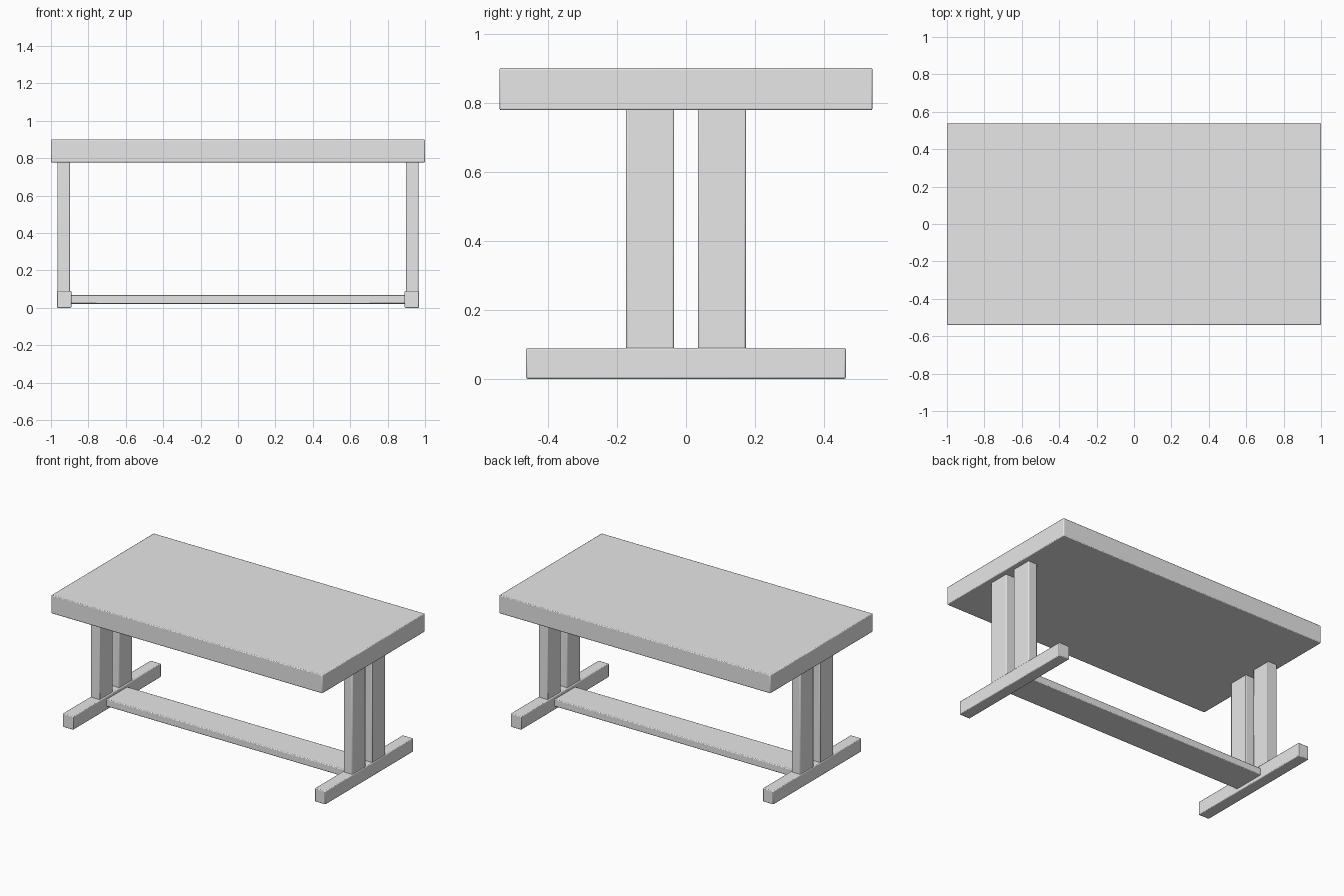
import bpy

cube = bpy.data.objects.get("Cube")
if cube:
    bpy.data.objects.remove(cube, do_unlink=True)

GREY = (0.8, 0.8, 0.8, 1.0)
grey = bpy.data.materials.new("plain grey")
grey.use_nodes = True
grey.diffuse_color = GREY
grey.node_tree.nodes["Principled BSDF"].inputs["Base Color"].default_value = GREY


def beam(name, center, size, bevel=0.005):
    """Box with slightly softened edges."""
    bpy.ops.mesh.primitive_cube_add(size=1, location=center)
    obj = bpy.context.object
    obj.name = name
    obj.scale = size
    bpy.ops.object.transform_apply(location=False, rotation=False, scale=True)
    obj.data.materials.append(grey)
    mod = obj.modifiers.new("soft edges", "BEVEL")
    mod.width = bevel
    mod.segments = 2
    bpy.ops.object.shade_smooth_by_angle()
    return obj


# Table top
beam("table_top", (0, 0, 0.839), (2.0, 1.08, 0.122))

# Trestle ends: a foot and two posts on each side
for side, sx in (("left", 1), ("right", -1)):
    beam(f"{side}_foot", (sx * 0.93, 0, 0.045), (0.078, 0.926, 0.09))
    for place, sy in (("front", -1), ("back", 1)):
        beam(f"{side}_{place}_post", (sx * 0.932, sy * 0.104, 0.435),
             (0.066, 0.139, 0.70))

# Low stretcher board between the feet
beam("stretcher", (0, 0, 0.046), (1.80, 0.22, 0.048))
